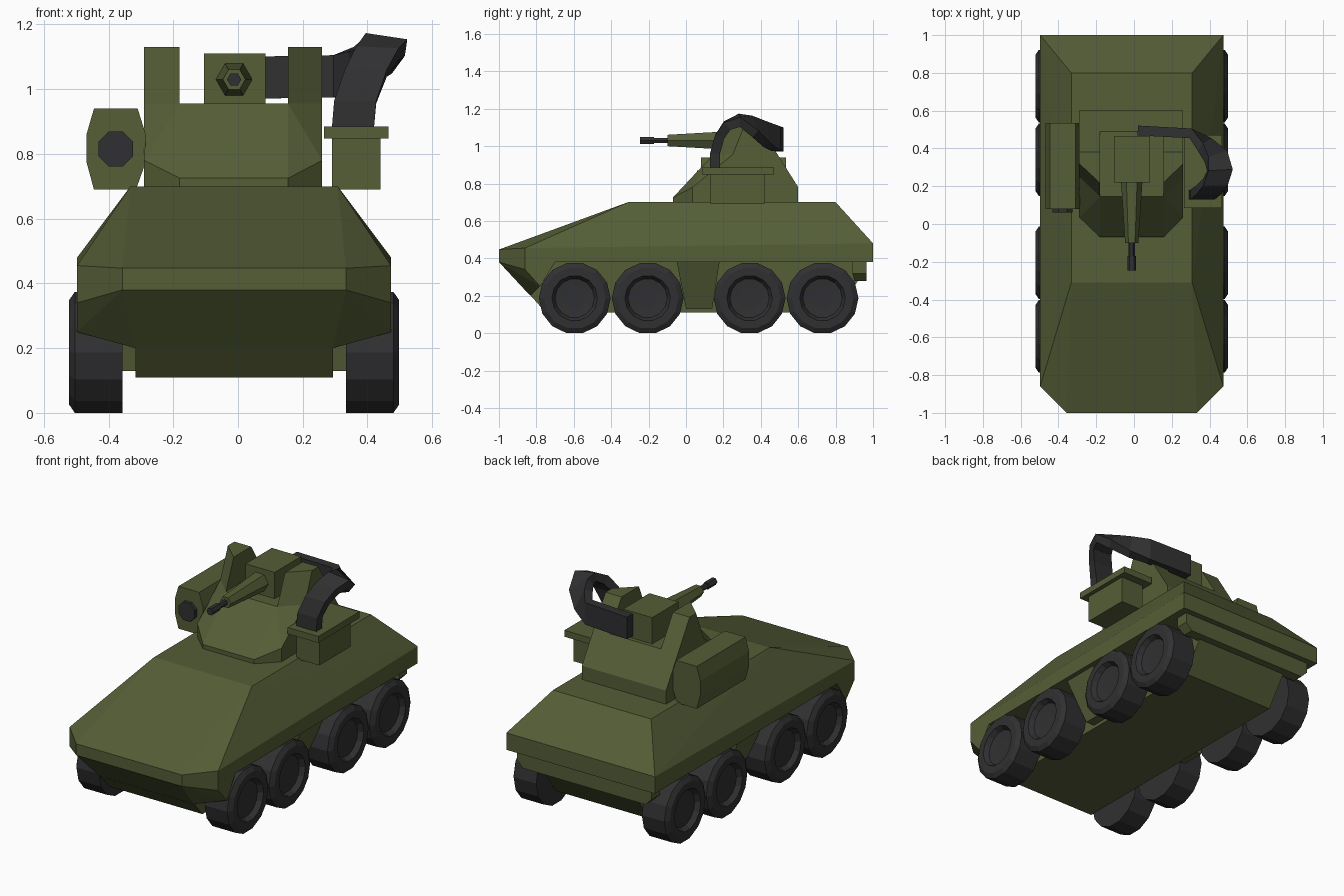
import bpy, bmesh, math
from mathutils import Vector

if "Cube" in bpy.data.objects:
    bpy.data.objects.remove(bpy.data.objects["Cube"])

CX = -0.012  # hull centre line


def material(name, rgb):
    m = bpy.data.materials.new(name)
    m.diffuse_color = (*rgb, 1)
    m.use_nodes = True
    m.node_tree.nodes["Principled BSDF"].inputs["Base Color"].default_value = m.diffuse_color
    return m


GREEN = material("olive", (0.09, 0.112, 0.038))
DARK = material("rubber_dark", (0.03, 0.03, 0.032))


def finish(name, bm, mat):
    bmesh.ops.recalc_face_normals(bm, faces=bm.faces[:])
    me = bpy.data.meshes.new(name)
    bm.to_mesh(me)
    bm.free()
    me.materials.append(mat)
    ob = bpy.data.objects.new(name, me)
    bpy.context.collection.objects.link(ob)
    return ob


def hull(name, pts, mat=GREEN):
    """Flat-faced solid wrapped around a few corner points."""
    bm = bmesh.new()
    for p in pts:
        bm.verts.new(p)
    res = bmesh.ops.convex_hull(bm, input=bm.verts[:])
    loose = [v for v in bm.verts if not v.link_faces]
    bmesh.ops.delete(bm, geom=loose, context='VERTS')
    bmesh.ops.dissolve_limit(bm, angle_limit=math.radians(2), verts=bm.verts[:], edges=bm.edges[:])
    return finish(name, bm, mat)


def sym(pts):
    return [(CX + s * x, y, z) for x, y, z in pts for s in (-1, 1)]


def box(name, x, y, z, mat=GREEN):
    return hull(name, [(a, b, c) for a in x for b in y for c in z], mat)


def loft(name, rings, mat):
    bm = bmesh.new()
    rs = [[bm.verts.new(p) for p in r] for r in rings]
    n = len(rs[0])
    for a, b in zip(rs, rs[1:]):
        for i in range(n):
            j = (i + 1) % n
            bm.faces.new((a[i], a[j], b[j], b[i]))
    bm.faces.new(rs[0])
    bm.faces.new(rs[-1])
    return finish(name, bm, mat)


def ring(axis, c, r, n, pos, phase=0.0):
    """Polygon ring around an axis, c = centre in the other two coordinates."""
    out = []
    for i in range(n):
        a = 2 * math.pi * i / n + phase
        u, v = c[0] + r * math.cos(a), c[1] + r * math.sin(a)
        out.append((pos, u, v) if axis == 'x' else (u, pos, v))
    return out


# Upper hull with side belt
hull("upper_hull", sym([
    (.345, -1, .38), (.485, -.86, .38), (.485, 1, .38),
    (.345, -1, .447), (.485, -.86, .455), (.485, 1, .48),
    (.32, -.31, .70), (.32, .80, .70)]))
# Lower hull tub, nose and rear step
hull("lower_hull", sym([
    (.305, -.99, .38), (.305, -.75, .11), (.305, .80, .11),
    (.305, .92, .28), (.305, .95, .38)]))
hull("lower_nose", sym([
    (.345, -1, .38), (.485, -.86, .38), (.485, -.86, .34),
    (.485, -.78, .25), (.485, -.70, .38), (.305, -.833, .20)]))
hull("rear_step", sym([
    (.44, .89, .38), (.44, .965, .38), (.44, .89, .32), (.44, .965, .32),
    (.40, .90, .28), (.40, .965, .28)]))
# Tapered side panels between the wheel pairs
for s, side in ((-1, "left"), (1, "right")):
    hull(side + "_side_panel", [(CX + s * x, y, z) for x, y, z in [
        (.30, -.05, .385), (.30, .18, .385), (.46, -.05, .385), (.46, .18, .385),
        (.30, 0, .13), (.30, .14, .13), (.36, 0, .13), (.36, .14, .13)]])

# Eight wheels, turned from a profile of (radius, distance from centre line)
PROFILE = [(.192, .345), (.192, .492), (.165, .51), (.122, .51), (.105, .482), (.06, .478)]
for s, side in ((-1, "left"), (1, "right")):
    for k, y in enumerate((-.595, -.205, .34, .73)):
        loft(f"{side}_wheel_{k + 1}",
             [ring('x', (y, .187), r, 14, CX + s * d, math.pi / 2 + math.pi / 14)
              for r, d in PROFILE], DARK)

# Turret base with chamfered, sloping front
XL, XR, IL, IR = -.29, .26, -.18, .155
hull("turret_base", [
    (IL, -.07, .69), (IR, -.07, .69), (XR, .035, .69), (XL, .035, .69), (XR, .60, .69), (XL, .60, .69),
    (IL, -.07, .725), (IR, -.07, .725), (XR, .035, .78), (XL, .035, .78), (XR, .60, .78), (XL, .60, .78),
    (IL, .145, .955), (IR, .145, .955), (XR, .25, .955), (XL, .25, .955), (XR, .49, .955), (XL, .49, .955)])
# Cheek plates beside the gun
for side, xo, xi in (("left", XL, IL), ("right", XR, IR)):
    hull(side + "_cheek", [
        (xi, .145, .955), (xo, .25, .955), (xi, .49, .955), (xo, .49, .955),
        (xi, .217, 1.13), (xo, .32, 1.13), (xi, .38, 1.13), (xo, .38, 1.13)])

# Gun housing, hexagonal barrel jacket and muzzle
GUN = (CX, 1.03)
box("gun_housing", (-.105, .085), (.22, .465), (.95, 1.11))
loft("barrel_jacket", [ring('y', GUN, .057, 6, .23), ring('y', GUN, .035, 6, -.10)], GREEN)
loft("muzzle", [ring('y', GUN, r, 6, y) for r, y in
                ((.016, -.09), (.016, -.17), (.022, -.17), (.022, -.245))], DARK)

# Launcher pod on the left
POD = [(-.445, .94), (-.31, .94), (-.285, .86), (-.285, .775),
       (-.315, .69), (-.445, .69), (-.468, .775), (-.468, .86)]
loft("launcher_pod", [[(x, y, z) for x, z in POD] for y in (.08, .535)], GREEN)
loft("launcher_lens", [ring('y', (-.378, .815), .058, 8, y, math.pi / 8) for y in (.06, .09)], DARK)

# Ammunition box and lid on the right
box("ammo_box", (.29, .44), (.13, .42), (.69, .85))
box("ammo_lid", (.265, .465), (.085, .47), (.847, .885))

# Twisting feed chute: section centres and width directions
CHUTE = [((.355, .155, .88), (1, 0, 0)), ((.362, .155, .96), (1, 0, 0)),
         ((.395, .18, 1.05), (1, 0, 0)), ((.43, .22, 1.11), (1, 0, -.05)),
         ((.455, .285, 1.138), (1, .05, -.15)), ((.435, .355, 1.105), (.75, .25, -.6)),
         ((.375, .42, 1.065), (.35, .2, -.9)), ((.30, .48, 1.04), (0, 0, -1)),
         ((.02, .495, 1.035), (0, 0, -1))]
rings = []
for i, (c, w) in enumerate(CHUTE):
    t = Vector(CHUTE[min(i + 1, len(CHUTE) - 1)][0]) - Vector(CHUTE[max(i - 1, 0)][0])
    c, w = Vector(c), Vector(w).normalized()
    n = w.cross(t).normalized() * .026
    w = w * .065
    rings.append([c + w + n, c - w + n, c - w - n, c + w - n])
loft("feed_chute", rings, DARK)
